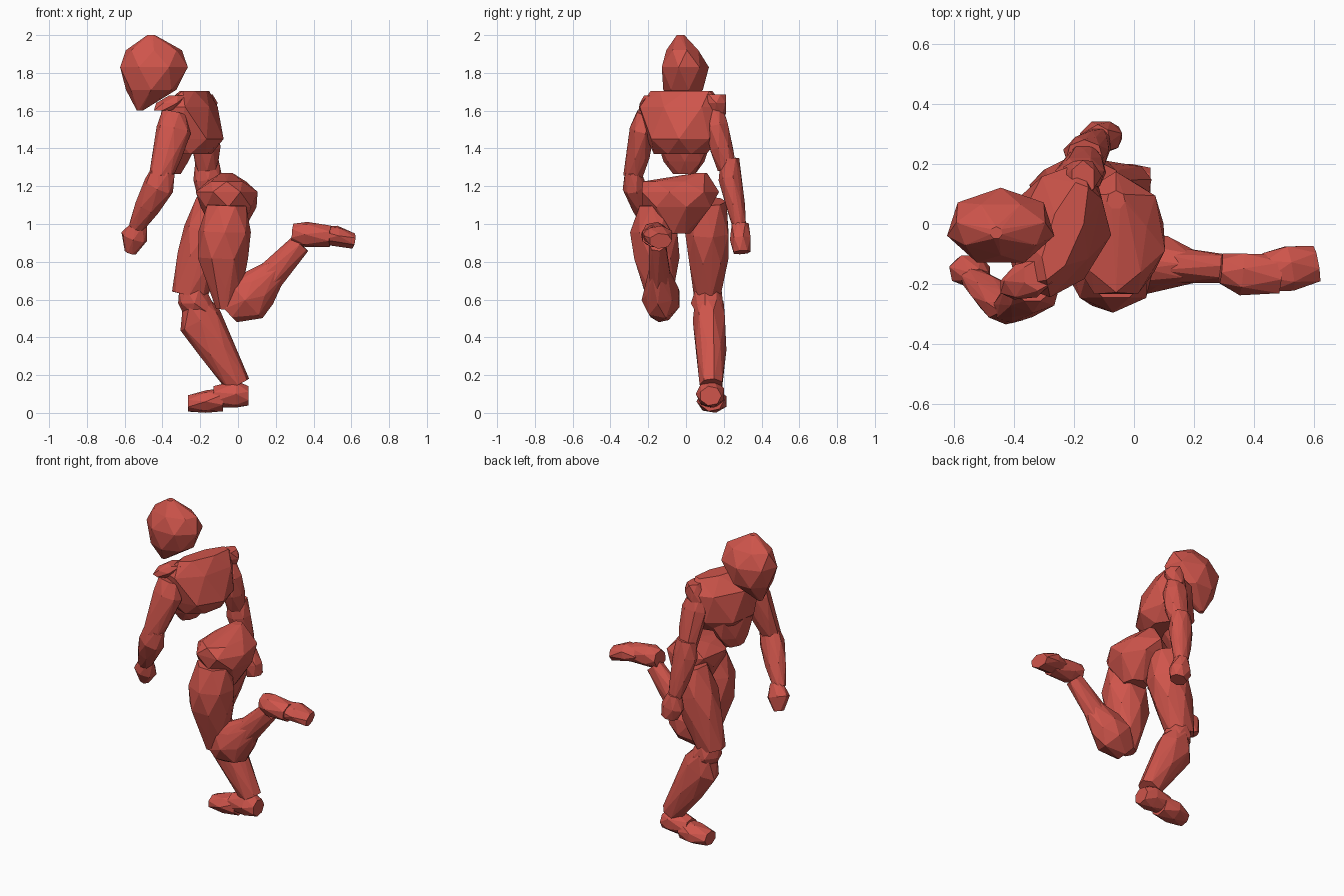
import bpy, bmesh, math
from mathutils import Vector

red = bpy.data.materials.new("red")
red.diffuse_color = (0.62, 0.09, 0.07, 1)


def hull(name, stations, axis=None, lat=(0, 1, 0), sides=7):
    """Faceted convex body around rings: x, y, z, sideways half width, depth half width."""
    centers = [Vector(s[:3]) for s in stations]
    ax = Vector(axis) if axis else centers[-1] - centers[0]
    ax.normalize()
    side = Vector(lat)
    side = (side - ax * side.dot(ax)).normalized()
    depth = ax.cross(side)
    bm = bmesh.new()
    for i, (c, s) in enumerate(zip(centers, stations)):
        for k in range(sides):
            t = 2 * math.pi * (k + 0.5 * (i % 2)) / sides
            bm.verts.new(c + side * s[3] * 1.05 * math.cos(t) + depth * s[4] * 1.05 * math.sin(t))
    bmesh.ops.convex_hull(bm, input=bm.verts[:])
    loose = [v for v in bm.verts if not v.link_faces]
    bmesh.ops.delete(bm, geom=loose, context='VERTS')
    bmesh.ops.recalc_face_normals(bm, faces=bm.faces[:])
    me = bpy.data.meshes.new(name)
    bm.to_mesh(me)
    bm.free()
    me.materials.append(red)
    ob = bpy.data.objects.new(name, me)
    bpy.context.collection.objects.link(ob)
    return ob


UP = (0, 0, 1)
TWIST = (0.35, 0.94, 0)

# head and torso
hull("head", [(-.52, -.01, 1.60, .015, .015), (-.46, -.01, 1.71, .105, .13),
              (-.445, -.01, 1.83, .125, .175), (-.445, -.015, 1.92, .085, .145),
              (-.46, -.03, 2.0, .02, .02)], UP)
hull("chest", [(-.25, -.03, 1.37, .14, .10),
               (-.25, -.02, 1.45, .19, .165), (-.26, -.02, 1.62, .23, .13),
               (-.23, -.02, 1.705, .17, .05)], UP, TWIST)
hull("belly", [(-.34, -.01, 1.265, .06, .03), (-.33, -.01, 1.33, .11, .06),
               (-.31, -.01, 1.45, .15, .09)], UP, TWIST)
hull("near_shoulder", [(-.40, -.21, 1.60, .04, .05), (-.36, -.19, 1.64, .06, .07),
                       (-.32, -.17, 1.68, .05, .05)], UP, sides=6)
hull("far_shoulder", [(-.19, .17, 1.58, .04, .05), (-.17, .16, 1.64, .055, .06),
                      (-.17, .15, 1.685, .06, .04)], UP, sides=6)
hull("pelvis", [(-.05, -.05, .95, .07, .07), (-.05, -.04, 1.09, .18, .145),
                (-.06, -.04, 1.17, .205, .16), (-.06, -.05, 1.225, .17, .10),
                (-.06, .08, 1.27, .03, .03)], UP)

# near arm, reaching forward
hull("near_upper_arm", [(-.34, -.22, 1.59, .04, .06), (-.34, -.23, 1.50, .065, .09),
                        (-.375, -.255, 1.36, .06, .075), (-.41, -.28, 1.25, .05, .06)])
hull("near_forearm", [(-.39, -.285, 1.29, .04, .06), (-.42, -.275, 1.20, .06, .08),
                      (-.48, -.23, 1.09, .055, .065), (-.54, -.18, .98, .035, .04)])
hull("near_hand", [(-.52, -.18, 1.00, .03, .04), (-.55, -.155, .93, .055, .07),
                   (-.57, -.135, .85, .03, .03)])

# far arm, hanging beside the hip
hull("far_upper_arm", [(-.19, .155, 1.62, .035, .05), (-.18, .165, 1.52, .06, .08),
                       (-.165, .185, 1.40, .06, .07), (-.165, .22, 1.29, .05, .055)])
hull("far_forearm", [(-.165, .23, 1.34, .05, .06), (-.16, .235, 1.24, .06, .075),
                     (-.14, .26, 1.10, .05, .06), (-.12, .285, .98, .035, .04)])
hull("far_hand", [(-.12, .285, 1.00, .045, .04), (-.11, .29, .92, .055, .07),
                  (-.09, .295, .85, .045, .05)])

# near leg, knee bent and foot lifted behind
hull("near_thigh", [(-.06, -.16, 1.10, .09, .10), (-.07, -.165, .96, .125, .135),
                    (-.08, -.16, .82, .12, .13), (-.065, -.14, .66, .08, .085),
                    (-.075, -.14, .55, .05, .04)])
hull("near_calf", [(-.05, -.13, .53, .06, .065), (.04, -.13, .60, .10, .13),
                   (.11, -.13, .66, .085, .11), (.20, -.145, .755, .05, .065)])
hull("near_ankle", [(.14, -.14, .69, .06, .08), (.33, -.15, .895, .045, .055)])
hull("near_foot", [(.29, -.15, .95, .05, .05), (.36, -.165, .945, .07, .065),
                   (.49, -.17, .935, .065, .055)])
hull("near_toes", [(.44, -.165, .94, .065, .045), (.52, -.145, .94, .075, .05),
                   (.61, -.135, .91, .06, .04)])

# far leg, standing
hull("far_thigh", [(-.13, .12, 1.12, .09, .09), (-.16, .115, .96, .115, .125),
                   (-.20, .115, .82, .105, .12), (-.26, .115, .62, .07, .09)])
hull("far_knee", [(-.24, .115, .65, .07, .07), (-.23, .115, .58, .085, .085),
                  (-.20, .12, .53, .07, .09)], UP)
hull("far_shin", [(-.23, .12, .59, .075, .07), (-.20, .125, .49, .085, .115),
                  (-.11, .13, .33, .08, .09), (0, .135, .15, .06, .065)])
hull("far_heel", [(.055, .13, .09, .055, .05), (-.01, .13, .10, .075, .07),
                  (-.13, .135, .085, .06, .055)], (-1, 0, 0))
hull("far_toes", [(-.08, .135, .07, .065, .06), (-.17, .14, .06, .08, .058),
                  (-.265, .13, .05, .055, .042)], (-1, 0, 0))
